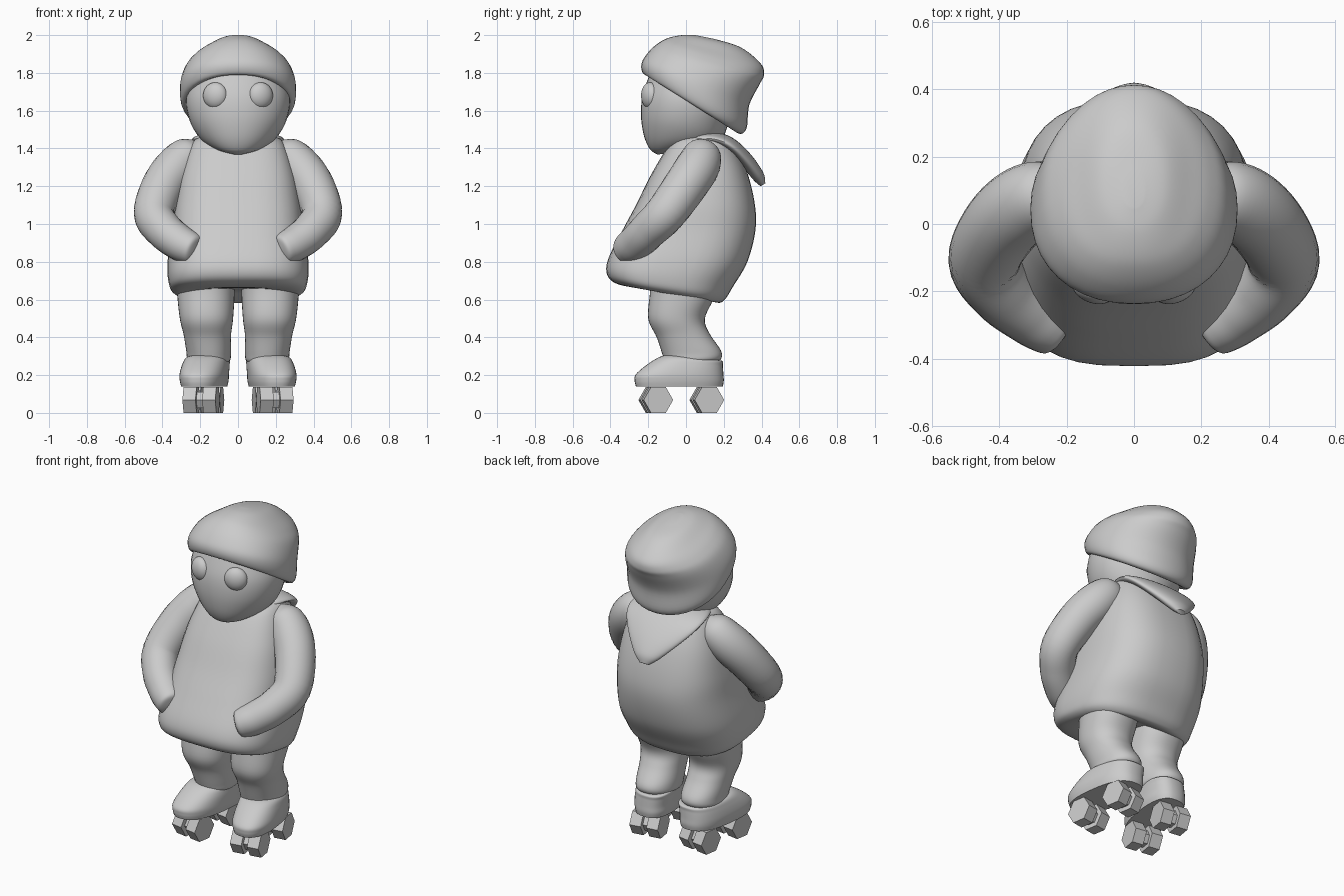
import bpy, bmesh
from math import cos, sin, pi, radians
from mathutils import Vector, Matrix

if "Cube" in bpy.data.objects:
    bpy.data.objects.remove(bpy.data.objects["Cube"])

SEG = 40


def spline(keys, steps=6):
    """Catmull-Rom interpolation of tuples of numbers."""
    k = [Vector(a) for a in keys]
    out = []
    for i in range(len(k) - 1):
        a, b, c, d = k[max(i - 1, 0)], k[i], k[i + 1], k[min(i + 2, len(k) - 1)]
        for j in range(steps):
            t = j / steps
            out.append(0.5 * (2 * b + (c - a) * t + (2 * a - 5 * b + 4 * c - d) * t * t
                              + (3 * b - a - 3 * c + d) * t ** 3))
    return out + [k[-1]]


def finish(name, bm, smooth=True):
    bmesh.ops.recalc_face_normals(bm, faces=bm.faces)
    me = bpy.data.meshes.new(name)
    bm.to_mesh(me)
    bm.free()
    ob = bpy.data.objects.new(name, me)
    bpy.context.collection.objects.link(ob)
    if smooth:
        bpy.context.view_layer.objects.active = ob
        ob.select_set(True)
        bpy.ops.object.shade_smooth_by_angle(angle=radians(50))
        ob.select_set(False)
    return ob


def skin(name, rings):
    """Bridge closed rings of points and cap both ends."""
    bm = bmesh.new()
    vs = [[bm.verts.new(p) for p in r] for r in rings]
    for a, b in zip(vs, vs[1:]):
        for i in range(len(a)):
            j = (i + 1) % len(a)
            bm.faces.new((a[i], a[j], b[j], b[i]))
    bm.faces.new(vs[0])
    bm.faces.new(vs[-1])
    return finish(name, bm)


def loft(name, keys, n_front=2.0, n_back=2.0, s=1, skew=0.0):
    """Keys: (front y, front z, back y, back z, half width, centre x)."""
    rings = []
    for yf, zf, yb, zb, rx, cx in spline(keys):
        ring = []
        for i in range(SEG):
            a = 2 * pi * i / SEG
            c, d = cos(a), sin(a)
            e = 2 / (n_back if d > 0 else n_front)
            x = abs(c) ** e * (1 if c > 0 else -1) * rx
            v = (1 + abs(d) ** e * (1 if d > 0 else -1)) / 2
            y = yf + (yb - yf) * v
            ring.append((s * (cx + x + skew * y), y, zf + (zb - zf) * v))
        rings.append(ring)
    return skin(name, rings)


def tube(name, keys, s=1):
    """Round limb along keys (x, y, z, radius)."""
    pts = spline(keys)
    rings = []
    for i, p in enumerate(pts):
        d = pts[min(i + 1, len(pts) - 1)].xyz - pts[max(i - 1, 0)].xyz
        q = d.to_track_quat('Z', 'Y')
        ring = []
        for j in range(24):
            a = 2 * pi * j / 24
            v = p.xyz + q @ Vector((cos(a), sin(a), 0)) * p[3]
            ring.append((s * v.x, v.y, v.z))
        rings.append(ring)
    return skin(name, rings)


def ball(name, loc, size, rot=0.0):
    bm = bmesh.new()
    bmesh.ops.create_uvsphere(bm, u_segments=32, v_segments=20, radius=1,
                              matrix=Matrix.Translation(loc) @ Matrix.Rotation(rot, 4, 'Z')
                              @ Matrix.Diagonal((*size, 1)))
    return finish(name, bm)


# hooded jacket body, hem lower at the back
loft("jacket", [
    (-.02, 1.46, .20, 1.47, .15, 0), (-.08, 1.43, .24, 1.45, .235, 0),
    (-.18, 1.27, .315, 1.30, .30, 0), (-.265, 1.10, .362, 1.12, .335, 0),
    (-.34, .96, .368, .97, .35, 0), (-.41, .82, .325, .80, .372, 0),
    (-.42, .74, .25, .67, .370, 0), (-.38, .69, .205, .60, .345, 0),
    (-.28, .665, .16, .585, .27, 0), (-.12, .66, .06, .64, .1, 0)], 2.9, 2.6)

# folded hood lying on the back
loft("hood", [
    (.00, 1.43, .02, 1.46, .17, 0), (.06, 1.42, .09, 1.49, .22, 0),
    (.15, 1.41, .19, 1.48, .245, 0), (.23, 1.37, .27, 1.44, .23, 0),
    (.30, 1.30, .35, 1.36, .165, 0), (.36, 1.23, .41, 1.27, .085, 0),
    (.395, 1.20, .42, 1.215, .03, 0)])

# head tapering to the chin, and tilted cap
loft("head", [
    (-.15, 1.368, -.08, 1.375, .03, 0), (-.19, 1.395, .02, 1.39, .11, 0),
    (-.222, 1.465, .17, 1.43, .195, 0), (-.238, 1.57, .22, 1.52, .255, 0),
    (-.23, 1.68, .24, 1.65, .275, 0), (-.19, 1.80, .2, 1.8, .24, 0)], 2.1, 2.1)
loft("cap", [
    (-.15, 1.80, .20, 1.55, .2, 0), (-.215, 1.79, .275, 1.48, .275, 0),
    (-.236, 1.82, .32, 1.505, .304, 0), (-.23, 1.865, .335, 1.63, .305, 0),
    (-.19, 1.92, .39, 1.74, .275, 0), (-.14, 1.962, .413, 1.79, .23, 0),
    (-.09, 1.986, .395, 1.85, .17, 0), (-.02, 2.0, .29, 1.935, .10, 0),
    (.05, 2.0, .15, 1.98, .03, 0)], 2.2, 2.1)

for s, side in ((1, "right"), (-1, "left")):
    ball(side + "_eye", (s * .12, -.19, 1.68), (.067, .045, .07), s * .35)
    # arm with hand tucked into the front pocket
    tube(side + "_arm", [
        (.20, .10, 1.43, .02), (.24, .09, 1.385, .09), (.315, .065, 1.31, .115),
        (.395, -.005, 1.20, .115), (.444, -.11, 1.055, .108), (.39, -.20, .965, .1),
        (.315, -.26, .905, .095), (.258, -.30, .875, .087), (.225, -.32, .86, .07),
        (.212, -.328, .855, .01)], s)
    # trouser leg
    loft(side + "_leg", [
        (-.19, .78, .16, .76, .152, .17), (-.19, .65, .15, .62, .152, .17),
        (-.2, .5, .10, .5, .141, .167), (-.155, .40, .125, .42, .125, .162),
        (-.125, .31, .185, .33, .118, .155), (-.11, .27, .185, .285, .112, .155),
        (-.08, .26, .15, .27, .08, .155)], 2.2, 2.2, s)
    # shoe, toes turned out
    loft(side + "_shoe", [
        (-.265, .14, .195, .14, .115, .175), (-.272, .17, .2, .17, .122, .175),
        (-.265, .205, .198, .205, .124, .175), (-.2, .26, .195, .25, .12, .17),
        (-.13, .30, .192, .275, .11, .165), (-.06, .31, .15, .28, .07, .165)],
        2.4, 2.6, s, -.13)
    # hexagonal roller wheels on short axles
    for end, cx, cy in (("front", .195, -.16), ("rear", .172, .11)):
        base = (Matrix.Translation((s * cx, cy, .0685)) @ Matrix.Rotation(s * .16, 4, 'Z')
                @ Matrix.Rotation(pi / 2, 4, 'Y'))
        bm = bmesh.new()
        for off, r, w in ((-.053, .079, .07), (.053, .079, .07), (0, .05, .1)):
            bmesh.ops.create_cone(bm, cap_ends=True, segments=6, radius1=r, radius2=r, depth=w,
                                  matrix=base @ Matrix.Translation((0, 0, off)))
        finish(f"{side}_{end}_wheels", bm, False)
